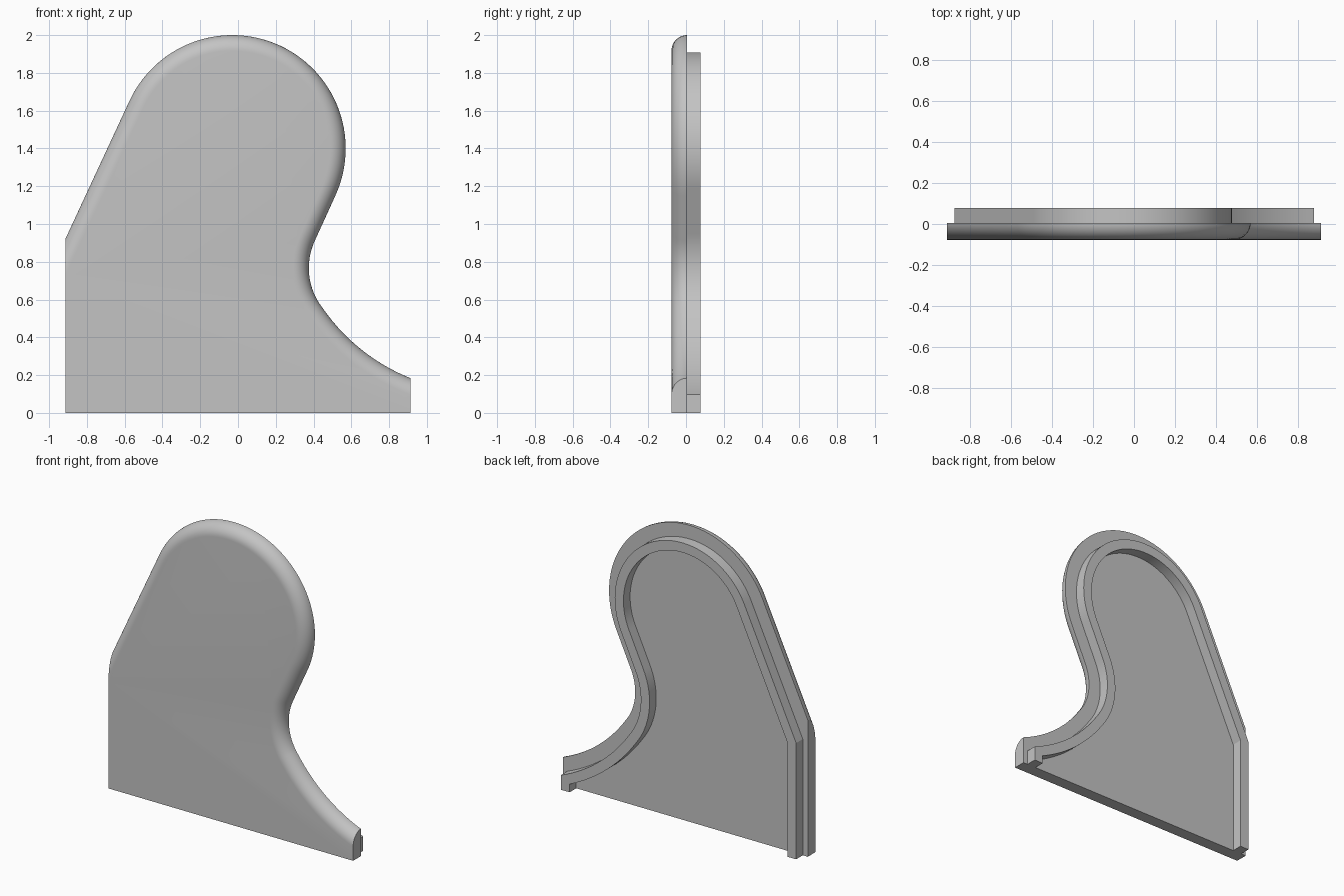
import bpy, bmesh, math
from math import pi, cos, sin, acos, radians

cube = bpy.data.objects.get("Cube")
if cube:
    bpy.data.objects.remove(cube, do_unlink=True)

grey = bpy.data.materials.new("plain grey")
grey.use_nodes = True
COLOUR = (0.55, 0.55, 0.55, 1)
grey.diffuse_color = COLOUR
grey.node_tree.nodes["Principled BSDF"].inputs["Base Color"].default_value = COLOUR

TILT = radians(24.9)      # lean of both straight flanks
SPLIT, HALF = 0.006, 0.077  # plane between plate and rim, half thickness


def arc(cx, cz, r, a0, a1, n):
    return [(cx + r * cos(a0 + (a1 - a0) * i / n),
             cz + r * sin(a0 + (a1 - a0) * i / n)) for i in range(n + 1)]


def outline(inset, left, right):
    """Open path from lower left, over the head and down the neck to lower right."""
    head = arc(-0.03, 1.4, 0.6 - inset, pi - TILT, -TILT, 56)
    hx, hz = head[0]
    flank = (left, hz - (hx - left) / math.tan(TILT))
    neck = arc(0.719, 0.767, 0.344 + inset, pi - TILT, radians(212.9), 20)
    r = 1.03 + inset
    foot = arc(1.296, 1.14, r, radians(212.9), pi + acos((1.296 - right) / r), 16)
    return [(left, 0), flank] + head + neck + foot[1:] + [(right, 0)]


def loft(name, sections, tube):
    """Skin (path, y) sections; tube closes across sections, otherwise along paths."""
    bm = bmesh.new()
    rows = [[bm.verts.new((x, y, z)) for x, z in path] for path, y in sections]
    n, m = len(rows[0]), len(rows)
    for j in range(m if tube else m - 1):
        a, b = rows[j], rows[(j + 1) % m]
        for i in range(n - 1 if tube else n):
            k = (i + 1) % n
            bm.faces.new((a[i], a[k], b[k], b[i]))
    if tube:
        caps = [[row[0] for row in rows], [row[-1] for row in rows]]
    else:
        caps = [rows[0], rows[-1]]
    for cap in caps:
        bm.faces.new(cap)
    bmesh.ops.recalc_face_normals(bm, faces=bm.faces)
    mesh = bpy.data.meshes.new(name)
    bm.to_mesh(mesh)
    bm.free()
    mesh.materials.append(grey)
    obj = bpy.data.objects.new(name, mesh)
    bpy.context.collection.objects.link(obj)
    bpy.ops.object.select_all(action='DESELECT')
    obj.select_set(True)
    bpy.context.view_layer.objects.active = obj
    bpy.ops.object.shade_smooth_by_angle(angle=radians(20))
    return obj


# Front plate with a quarter-round edge along the curved outline
radius, steps = SPLIT + HALF, 10
plate = []
for s in range(steps + 1):
    t = pi / 2 * s / steps
    plate.append((outline(radius * (1 - cos(t)), -0.913, 0.913),
                  SPLIT - radius * sin(t)))
loft("side_panel", plate, tube=False)

# Raised rim on the back, open along the bottom
WIDTH = 0.065
outer = outline(0.092, -0.876, 0.88)
inner = outline(0.092 + WIDTH, -0.876 + WIDTH, 0.88 - WIDTH)
loft("back_rim", [(outer, SPLIT), (outer, HALF), (inner, HALF), (inner, SPLIT)], tube=True)
